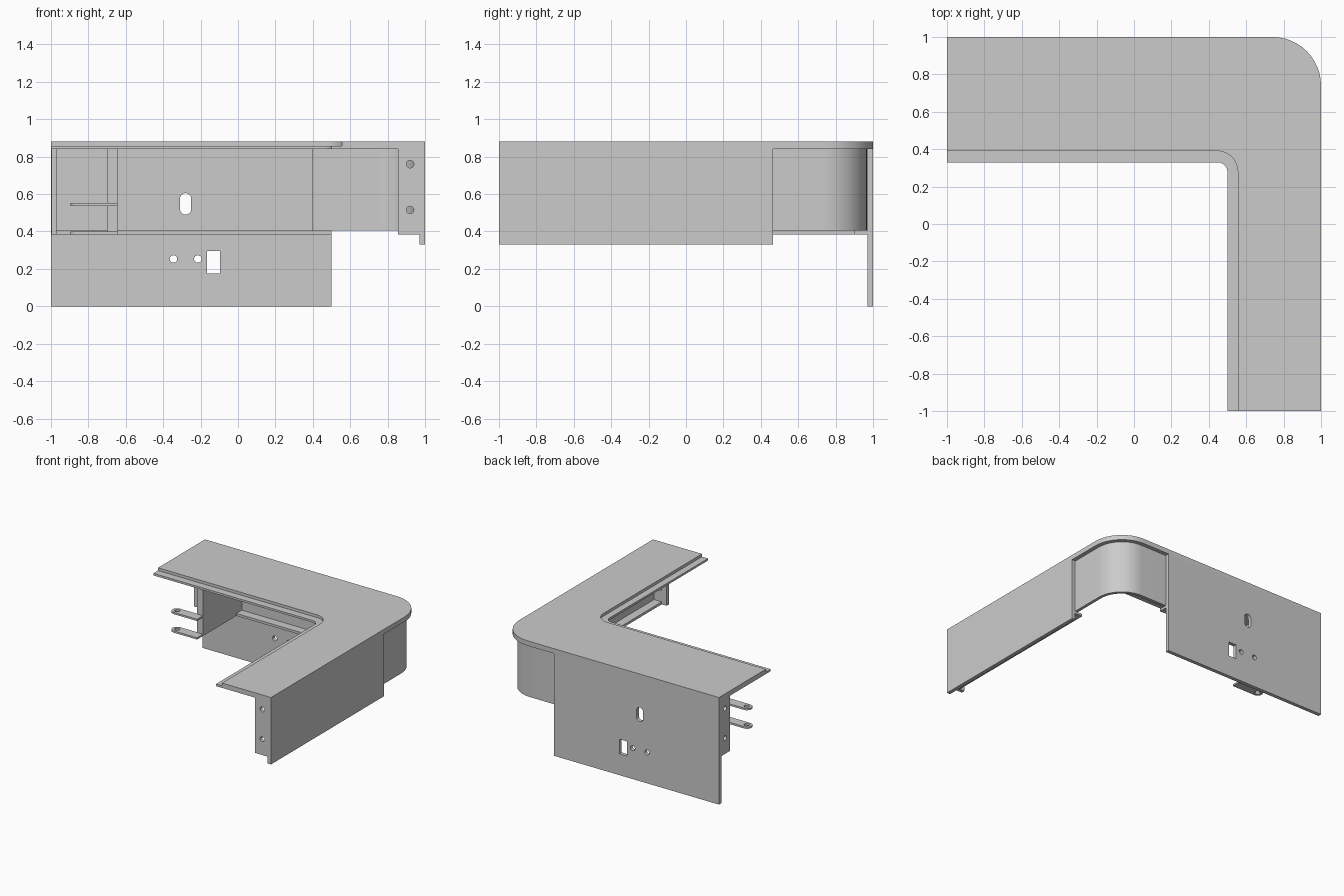
import bpy, bmesh, math
from mathutils import Vector

cube = bpy.data.objects.get("Cube")
if cube:
    bpy.data.objects.remove(cube, do_unlink=True)

grey = bpy.data.materials.new("plain_grey")
grey.use_nodes = True
grey.diffuse_color = (0.6, 0.6, 0.6, 1)
grey.node_tree.nodes["Principled BSDF"].inputs["Base Color"].default_value = (0.6, 0.6, 0.6, 1)


def rounded(corners, steps=12):
    """Outline from (x, y, radius) corners, with arcs where the radius is above zero."""
    out = []
    for i, (x, y, r) in enumerate(corners):
        p = Vector((x, y))
        if not r:
            out.append(p)
            continue
        a = (Vector(corners[i - 1][:2]) - p).normalized()
        b = (Vector(corners[(i + 1) % len(corners)][:2]) - p).normalized()
        half = a.angle(b) / 2
        centre = p + (a + b).normalized() * (r / math.sin(half))
        start = p + a * (r / math.tan(half)) - centre
        end = p + b * (r / math.tan(half)) - centre
        sweep = math.pi - 2 * half
        for k in range(steps + 1):
            t = k / steps
            out.append(centre + (start * math.sin((1 - t) * sweep)
                                 + end * math.sin(t * sweep)) / math.sin(sweep))
    return out


def slab(name, corners, low, high, axis="z", swap=False):
    """Extrude an outline along an axis; swap mirrors it across the diagonal."""
    place = {"z": lambda u, v, w: (u, v, w),
             "y": lambda u, v, w: (u, w, v),
             "x": lambda u, v, w: (w, u, v)}[axis]
    bm = bmesh.new()
    points = rounded(corners)
    rings = []
    for w in (low, high):
        ring = []
        for p in points:
            x, y, z = place(p.x, p.y, w)
            ring.append(bm.verts.new((y, x, z) if swap else (x, y, z)))
        rings.append(ring)
        bm.faces.new(ring)
    for i in range(len(points)):
        j = (i + 1) % len(points)
        bm.faces.new((rings[0][i], rings[0][j], rings[1][j], rings[1][i]))
    bmesh.ops.recalc_face_normals(bm, faces=bm.faces)
    mesh = bpy.data.meshes.new(name)
    bm.to_mesh(mesh)
    bm.free()
    mesh.materials.append(grey)
    ob = bpy.data.objects.new(name, mesh)
    bpy.context.collection.objects.link(ob)
    return ob


def rect(u0, u1, v0, v1, r=0):
    return [(u0, v0, r), (u1, v0, r), (u1, v1, r), (u0, v1, r)]


def disc(u, v, r):
    return rect(u - r, u + r, v - r, v + r, r * 0.99)


def cut(ob, cutters):
    """Subtract the cutters, bake the result and remove the cutters."""
    for c in cutters:
        c.hide_render = True
        mod = ob.modifiers.new("hole", "BOOLEAN")
        mod.object = c
        mod.solver = "EXACT"
    graph = bpy.context.evaluated_depsgraph_get()
    baked = bpy.data.meshes.new_from_object(ob.evaluated_get(graph))
    ob.modifiers.clear()
    ob.data = baked
    for c in cutters:
        bpy.data.objects.remove(c, do_unlink=True)


# L-shaped top in two layers; the lower one forms the inner lip
def top_layer(name, x, y, r, low, high):
    slab(name, [(-1, 1, 0), (1, 1, 0.26), (1, -1, 0), (x, -1, 0), (x, y, r), (-1, y, 0)], low, high)


top_layer("top_plate", 0.555, 0.39, 0.11, 0.857, 0.88)
top_layer("top_lip", 0.50, 0.33, 0.055, 0.84, 0.857)

# Outer walls
back_wall = slab("back_wall", rect(-1, 0.50, 0, 0.84), 0.97, 1, "y")
cut(back_wall, [
    slab("slot_cutter", rect(-0.31, -0.25, 0.49, 0.605, 0.0298), 0.9, 1.1, "y"),
    slab("window_cutter", rect(-0.165, -0.095, 0.175, 0.295), 0.9, 1.1, "y"),
    slab("left_hole_cutter", disc(-0.345, 0.253, 0.02), 0.9, 1.1, "y"),
    slab("right_hole_cutter", disc(-0.215, 0.253, 0.02), 0.9, 1.1, "y")])
slab("side_wall", rect(-1, 0.465, 0.33, 0.84), 0.97, 1, "x")

# Recessed curved corner sheet
slab("corner_sheet", [(0.395, 0.967, 0), (0.967, 0.967, 0.23), (0.967, 0.395, 0),
                      (0.942, 0.395, 0), (0.942, 0.942, 0.205), (0.395, 0.942, 0)], 0.405, 0.842)

# Both arms: drilled end flange and bottom ledge, mirrored across the diagonal
for side, swap in (("back", False), ("side", True)):
    flange = slab(side + "_end_flange", rect(0.855, 0.972, 0.385, 0.842), -0.998, -0.97, "x", swap)
    cut(flange, [slab("flange_hole_cutter", disc(0.92, z, 0.02), -1.1, -0.9, "x", swap)
                 for z in (0.515, 0.76)])
    slab(side + "_ledge", rect(-0.98, 0.50 if side == "back" else 0.465, 0.90, 0.972),
         0.385, 0.405, "z", swap)

# Inner bracket with a folded front edge and two drilled tongues
slab("bracket_plate", rect(0.465, 0.972, 0.385, 0.842), -0.66, -0.645, "x")
slab("bracket_fold", rect(-0.70, -0.645, 0.385, 0.842), 0.465, 0.48, "y")
for name, z in (("lower_tongue", 0.385), ("upper_tongue", 0.537)):
    tongue = slab(name, [(-0.895, 0.39, 0.039), (-0.645, 0.39, 0),
                         (-0.645, 0.47, 0), (-0.895, 0.47, 0.039)], z, z + 0.015)
    cut(tongue, [slab("tongue_hole_cutter", disc(-0.853, 0.43, 0.02), z - 0.1, z + 0.1)])

# Smooth the curves, keep the edges sharp
bpy.ops.object.select_all(action="DESELECT")
for ob in bpy.context.collection.objects:
    if ob.type == "MESH":
        ob.select_set(True)
        bpy.context.view_layer.objects.active = ob
bpy.ops.object.shade_smooth_by_angle(angle=math.radians(30))
